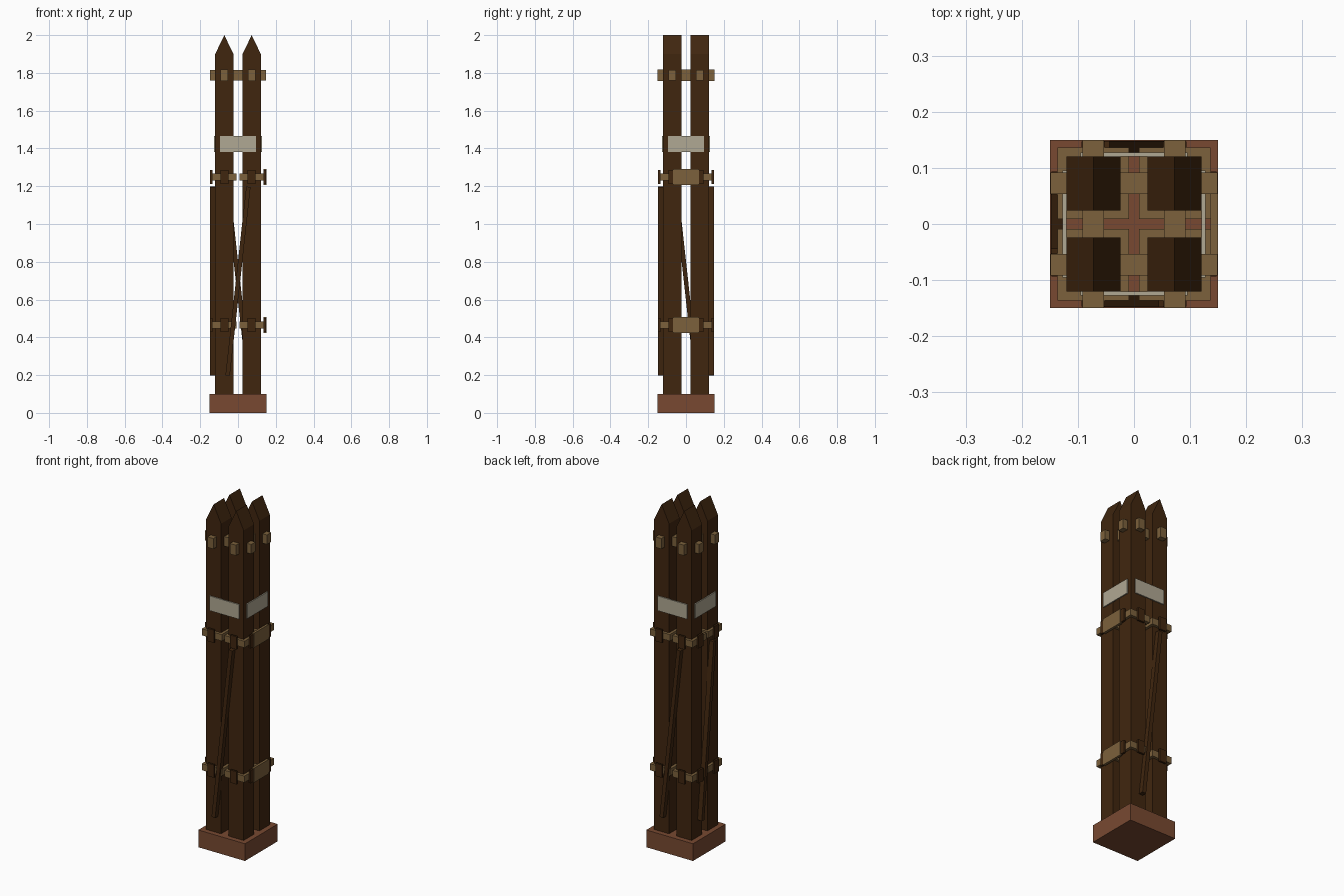
import bpy, bmesh, math
from mathutils import Matrix

if "Cube" in bpy.data.objects:
    bpy.data.objects.remove(bpy.data.objects["Cube"])


def material(name, rgb):
    m = bpy.data.materials.new(name)
    lin = [((c / 255 + 0.055) / 1.055) ** 2.4 if c > 10 else c / 255 / 12.92 for c in rgb]
    m.diffuse_color = (*lin, 1)
    m.use_nodes = True
    m.node_tree.nodes["Principled BSDF"].inputs["Base Color"].default_value = m.diffuse_color
    return m


RED = material("red_brown_base", (120, 73, 49))
DARK = material("dark_wood", (64, 38, 15))
TAN = material("tan_wood", (124, 97, 60))
PALE = material("pale_plate", (176, 168, 147))


def finish(name, bm, mat):
    bmesh.ops.recalc_face_normals(bm, faces=bm.faces[:])
    me = bpy.data.meshes.new(name)
    bm.to_mesh(me)
    bm.free()
    me.materials.append(mat)
    ob = bpy.data.objects.new(name, me)
    bpy.context.collection.objects.link(ob)
    return ob


def box(name, x, y, z, mat, turn=0.0, lean=0.0):
    """Box from (min, max) ranges; leans about y, then turns about z."""
    bm = bmesh.new()
    bmesh.ops.create_cube(bm, size=1)
    c = [(r[0] + r[1]) / 2 for r in (x, y, z)]
    s = [r[1] - r[0] for r in (x, y, z)]
    mat4 = (Matrix.Rotation(turn, 4, 'Z') @ Matrix.Translation(c)
            @ Matrix.Rotation(lean, 4, 'Y') @ Matrix.Diagonal((*s, 1)))
    bm.transform(mat4)
    return finish(name, bm, mat)


def prism(name, profile, axis_range, mat):
    """Extrude an x-z profile along y."""
    bm = bmesh.new()
    f = bm.faces.new([bm.verts.new((px, axis_range[0], pz)) for px, pz in profile])
    r = bmesh.ops.extrude_face_region(bm, geom=[f])
    vs = [v for v in r["geom"] if isinstance(v, bmesh.types.BMVert)]
    bmesh.ops.translate(bm, verts=vs, vec=(0, axis_range[1] - axis_range[0], 0))
    return finish(name, bm, mat)


def collar(name, cx, cy, z0, z1, inner, outer, mat):
    """Square ring around a post."""
    bm = bmesh.new()
    rings = []
    for h, z in ((outer, z0), (outer, z1), (inner, z1), (inner, z0)):
        rings.append([bm.verts.new((cx + sx * h, cy + sy * h, z))
                      for sx, sy in ((-1, -1), (1, -1), (1, 1), (-1, 1))])
    for a in range(4):
        for i in range(4):
            j, b = (i + 1) % 4, (a + 1) % 4
            bm.faces.new((rings[a][i], rings[a][j], rings[b][j], rings[b][i]))
    return finish(name, bm, mat)


C, H = 0.0725, 0.048      # post centre and half width
LEVELS = (0.465, 1.248)   # collar heights

box("base", (-.15, .15), (-.15, .15), (0, .1), RED)

# Posts with gabled tops, each clasped by two collars
for cx in (-C, C):
    for cy in (-C, C):
        prism("post", [(cx - H, .1), (cx + H, .1), (cx + H, 1.9), (cx, 2), (cx - H, 1.9)],
              (cy - H, cy + H), DARK)
        for z in LEVELS:
            collar("collar", cx, cy, z - .019, z + .019, H, .064, TAN)

# Crossing rails through the post tops
for c in (-C, C):
    box("rail_across", (-.149, .149), (c - .019, c + .019), (1.76, 1.815), TAN)
    box("rail_along", (c - .019, c + .019), (-.15, .15), (1.757, 1.818), TAN)

# Repeated side parts: 0 front, 1 right, 2 back, 3 left
for k in range(4):
    t = k * math.pi / 2
    box("pale_plate", (-.095, .095), (-.127, -.12), (1.38, 1.465), PALE, t)
    for z in LEVELS:
        for c in (-C, C):
            box("clamp_block", (c - .021, c + .021), (-.147, -.136), (z - .037, z + .037), DARK, t)
    if k == 1:
        # Tan boards replace the brace on the right side
        for z in LEVELS:
            box("side_board", (-.068, .068), (-.15, -.136), (z - .042, z + .042), TAN, t)
    else:
        box("diagonal_brace", (-.0115, .0115), (-.148, -.12), (.195, 1.2), DARK, t, math.atan(.11))
